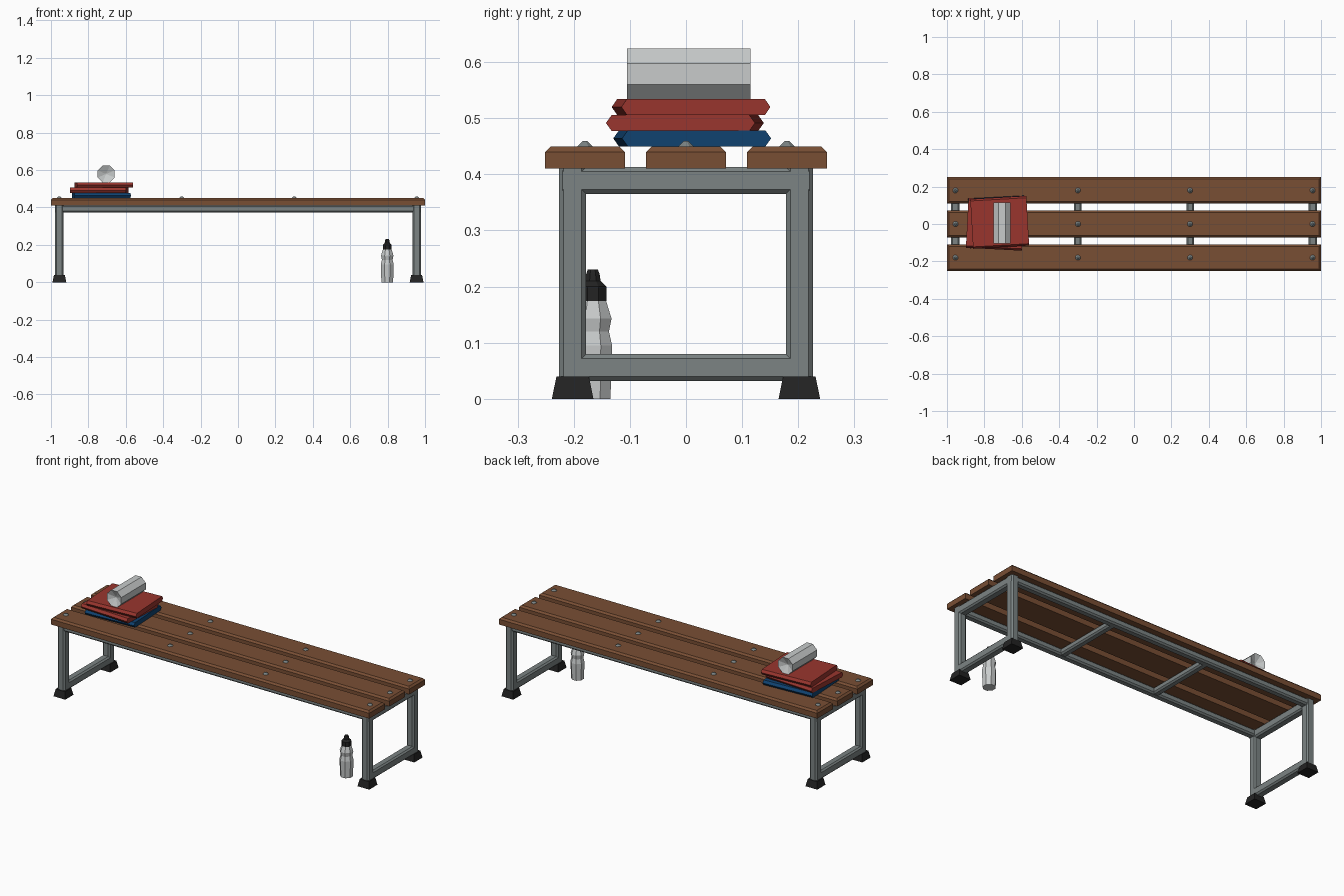
import bpy, bmesh
from math import pi, radians
from mathutils import Matrix, Vector

cube = bpy.data.objects.get("Cube")
if cube:
    bpy.data.objects.remove(cube)


def material(name, r, g, b):
    m = bpy.data.materials.new(name)
    m.use_nodes = True
    m.diffuse_color = (r, g, b, 1)
    m.node_tree.nodes["Principled BSDF"].inputs["Base Color"].default_value = (r, g, b, 1)
    return m


WOOD = material("brown wood", 0.19, 0.077, 0.034)
STEEL = material("grey steel", 0.2, 0.23, 0.23)
RUBBER = material("black rubber", 0.017, 0.017, 0.017)
RED = material("red cloth", 0.32, 0.036, 0.027)
BLUE = material("blue cloth", 0.005, 0.055, 0.165)
PALE = material("pale grey", 0.58, 0.6, 0.6)


def finish(bm, name, mat, loc=(0, 0, 0), turn=0):
    bmesh.ops.recalc_face_normals(bm, faces=bm.faces)
    mesh = bpy.data.meshes.new(name)
    bm.to_mesh(mesh)
    bm.free()
    mesh.materials.append(mat)
    ob = bpy.data.objects.new(name, mesh)
    ob.location = loc
    ob.rotation_euler.z = turn
    bpy.context.collection.objects.link(ob)
    return ob


def box(size):
    bm = bmesh.new()
    bmesh.ops.create_cube(bm, size=1)
    bmesh.ops.scale(bm, vec=size, verts=bm.verts)
    return bm


def bevel(bm, edges, width):
    bmesh.ops.bevel(bm, geom=edges, offset=width, segments=1, affect='EDGES')


def bar(name, size, loc):
    """Square tube with its long edges chamfered."""
    bm = box(size)
    axis = max(range(3), key=lambda i: size[i])
    long_edges = [e for e in bm.edges
                  if abs((e.verts[0].co - e.verts[1].co)[axis]) > 1e-4]
    bevel(bm, long_edges, 0.008)
    return finish(bm, name, STEEL, loc)


def lathe(name, profile, mat, loc, sides=8):
    """Faceted solid of revolution around z from (radius, height) points."""
    bm = bmesh.new()
    rings = []
    for r, z in profile:
        ring = [bm.verts.new(Matrix.Rotation((i + 0.5) * 2 * pi / sides, 3, 'Z') @ Vector((r, 0, z)))
                for i in range(sides)]
        rings.append(ring)
    for low, high in zip(rings, rings[1:]):
        for i in range(sides):
            j = (i + 1) % sides
            bm.faces.new((low[i], low[j], high[j], high[i]))
    bm.faces.new(rings[0])
    bm.faces.new(rings[-1])
    return finish(bm, name, mat, loc)


# Seat planks with chamfered upper edges
for side, y in (("front", -0.18), ("middle", 0), ("back", 0.18)):
    bm = box((2, 0.142, 0.04))
    bevel(bm, [e for e in bm.edges if all(v.co.z > 0 for v in e.verts)], 0.01)
    finish(bm, side + "_plank", WOOD, (0, y, 0.43))
    # Bolt heads
    for x in (-0.955, -0.3, 0.3, 0.955):
        lathe(side + "_bolt", [(0.016, 0.449), (0.005, 0.459)], STEEL, (x, y, 0))

# End frames and rubber feet
for side, x in (("left", 0.955), ("right", -0.955)):
    bar(side + "_top_bar", (0.046, 0.44, 0.048), (x, 0, 0.389))
    bar(side + "_bottom_bar", (0.046, 0.42, 0.048), (x, 0, 0.056))
    for end, y in (("front", -0.202), ("back", 0.202)):
        bar(side + "_" + end + "_leg", (0.046, 0.048, 0.38), (x, y, 0.222))
        foot = box((0.074, 0.074, 0.04))
        for v in foot.verts:
            if v.co.z > 0:
                v.co.x *= 0.78
                v.co.y *= 0.78
        finish(foot, side + "_" + end + "_foot", RUBBER, (x, y, 0.02))

# Long rails and cross bars under the seat
for end, y in (("front", -0.202), ("back", 0.202)):
    bar(end + "_rail", (1.88, 0.042, 0.038), (0, y, 0.393))
for x in (-0.3, 0.3):
    bar("cross_bar", (0.04, 0.38, 0.036), (x, 0, 0.393))


# Folded towels: slabs with pointed front and back edges
def towel(name, mat, loc, height, turn):
    half_x, half_y, h = 0.15, 0.133, height / 2
    outline = [(-half_y, 0), (-half_y + 0.01, -h), (half_y - 0.01, -h),
               (half_y, 0), (half_y - 0.01, h), (-half_y + 0.01, h)]
    bm = bmesh.new()
    face = bm.faces.new([bm.verts.new((-half_x, y, z)) for y, z in outline])
    out = bmesh.ops.extrude_face_region(bm, geom=[face])
    verts = [g for g in out["geom"] if isinstance(g, bmesh.types.BMVert)]
    bmesh.ops.translate(bm, vec=(2 * half_x, 0, 0), verts=verts)
    # Extrusion keeps the starting face, so both ends are closed
    finish(bm, name, mat, loc, radians(turn))


towel("blue_towel", BLUE, (-0.73, 0.011, 0.464), 0.028, 3)
towel("lower_red_towel", RED, (-0.742, -0.002, 0.4915), 0.028, -3)
towel("upper_red_towel", RED, (-0.718, 0.009, 0.52), 0.029, 3.3)

# Rolled towel with sunken ends
R = 0.0487
roll = lathe("rolled_towel", [(0.004, -0.09), (R, -0.11), (R, 0.11), (0.004, 0.09)],
             PALE, (-0.705, 0.005, 0.579))
roll.rotation_euler.x = pi / 2

# Drinking bottle under the seat
BOTTLE = (0.798, -0.166, 0)
lathe("bottle_body", [(0.034, 0), (0.037, 0.095), (0.031, 0.12), (0.036, 0.143), (0.025, 0.176)],
      PALE, BOTTLE)
lathe("bottle_cap", [(0.026, 0.174), (0.026, 0.2), (0.015, 0.21), (0.013, 0.222), (0.01, 0.23)],
      RUBBER, BOTTLE)
